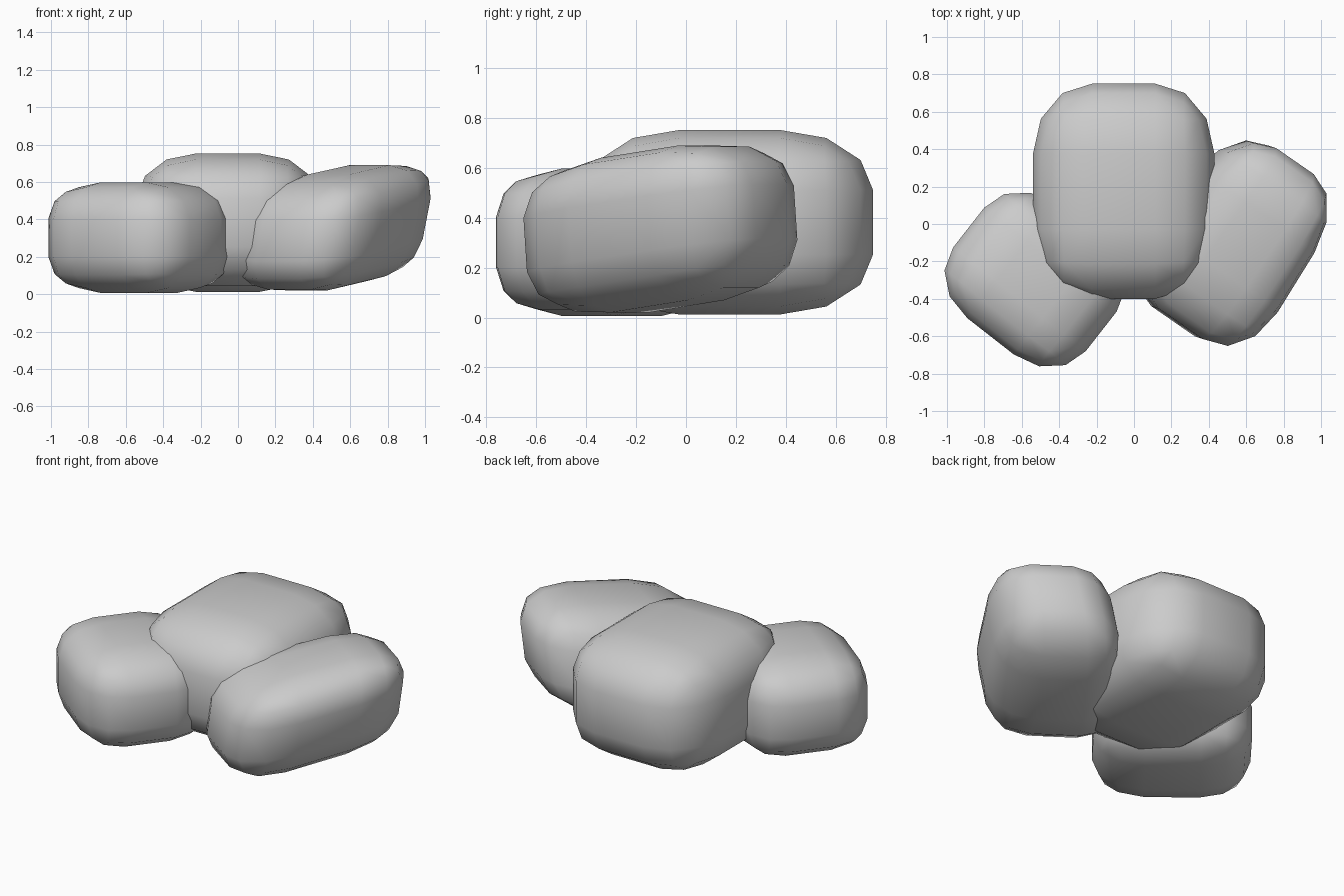
import bpy, bmesh
from math import radians, cos, sin
from mathutils import Vector

if "Cube" in bpy.data.objects:
    bpy.data.objects.remove(bpy.data.objects["Cube"])


def rock(name, centre, u, v, w, taper=0.0):
    """Heavily bevelled cube mapped onto three half-axes, narrowing along +v."""
    bm = bmesh.new()
    bmesh.ops.create_cube(bm, size=2)
    bmesh.ops.bevel(bm, geom=bm.edges[:], offset=0.65, offset_type='OFFSET',
                    segments=3, profile=0.5, affect='EDGES')
    c, u, v, w = Vector(centre), Vector(u), Vector(v), Vector(w)
    for p in bm.verts:
        x, y, z = p.co
        p.co = c + u * x * (1 - taper * y) + v * y + w * z
    bmesh.ops.recalc_face_normals(bm, faces=bm.faces[:])
    for f in bm.faces:
        f.smooth = True
    mesh = bpy.data.meshes.new(name)
    bm.to_mesh(mesh)
    bm.free()
    ob = bpy.data.objects.new(name, mesh)
    bpy.context.collection.objects.link(ob)
    return ob


# Tall middle rock, axis aligned
rock("middle_rock", (-0.055, 0.175, 0.382),
     (0.485, 0, 0), (0, 0.575, 0), (0, 0, 0.37))

# Low left rock, turned about the vertical
a = radians(-38)
rock("left_rock", (-0.53, -0.297, 0.302),
     (0.45 * cos(a), 0.45 * sin(a), 0), (-0.385 * sin(a), 0.385 * cos(a), 0), (0, 0, 0.295))

# Long right rock, leaning outwards and rising to the back
rock("right_rock", (0.535, -0.092, 0.355),
     (0.31, -0.215, 0), (0.305, 0.435, 0.07), (0.06, -0.02, 0.31), taper=0.08)
